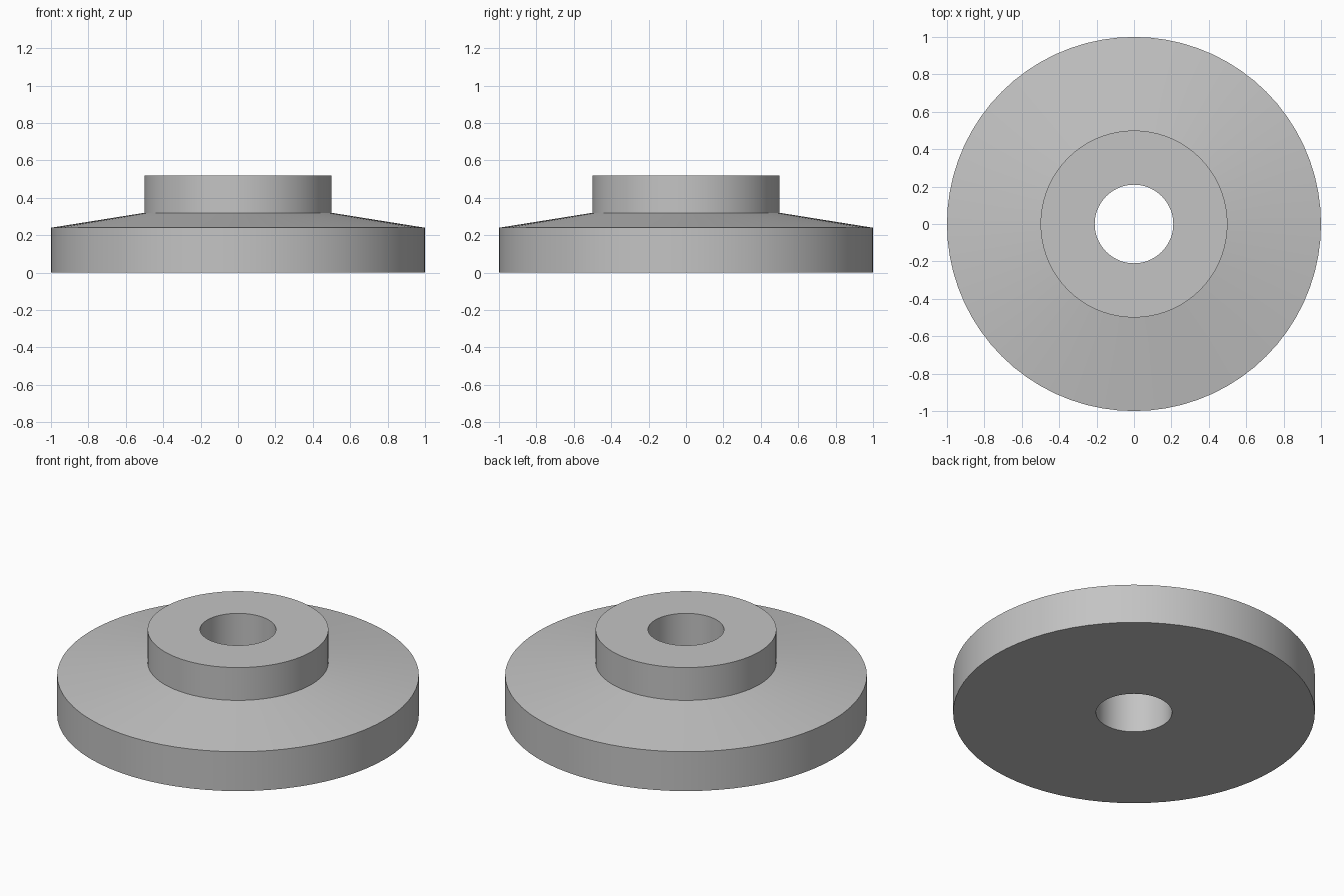
import bpy, bmesh, math

cube = bpy.data.objects.get("Cube")
if cube:
    bpy.data.objects.remove(cube, do_unlink=True)

GREY = (0.55, 0.55, 0.55, 1)
SEGMENTS = 72

# Plain grey finish
mat = bpy.data.materials.new("plain grey")
mat.use_nodes = True
mat.diffuse_color = GREY
mat.node_tree.nodes["Principled BSDF"].inputs["Base Color"].default_value = GREY

# Closed half section (radius, height): bore, base, rim, sloped top, hub
section = [(0.21, 0), (1, 0), (1, 0.24), (0.5, 0.32), (0.5, 0.52), (0.21, 0.52)]

# Turn the section around the vertical axis
bm = bmesh.new()
verts = [bm.verts.new((r, 0, z)) for r, z in section]
edges = [bm.edges.new((v, verts[i - 1])) for i, v in enumerate(verts)]
bmesh.ops.spin(bm, geom=verts + edges, cent=(0, 0, 0), axis=(0, 0, 1),
               angle=math.tau, steps=SEGMENTS, use_merge=True)
bmesh.ops.remove_doubles(bm, verts=bm.verts, dist=0.0001)
bmesh.ops.recalc_face_normals(bm, faces=bm.faces)

mesh = bpy.data.meshes.new("flanged_hub")
bm.to_mesh(mesh)
bm.free()
mesh.materials.append(mat)
hub = bpy.data.objects.new("flanged_hub", mesh)
bpy.context.collection.objects.link(hub)

# Smooth round walls with crisp rims; the shallow slope needs a tight angle
bpy.ops.object.select_all(action="DESELECT")
hub.select_set(True)
bpy.context.view_layer.objects.active = hub
bpy.ops.object.shade_smooth_by_angle(angle=math.radians(20))
